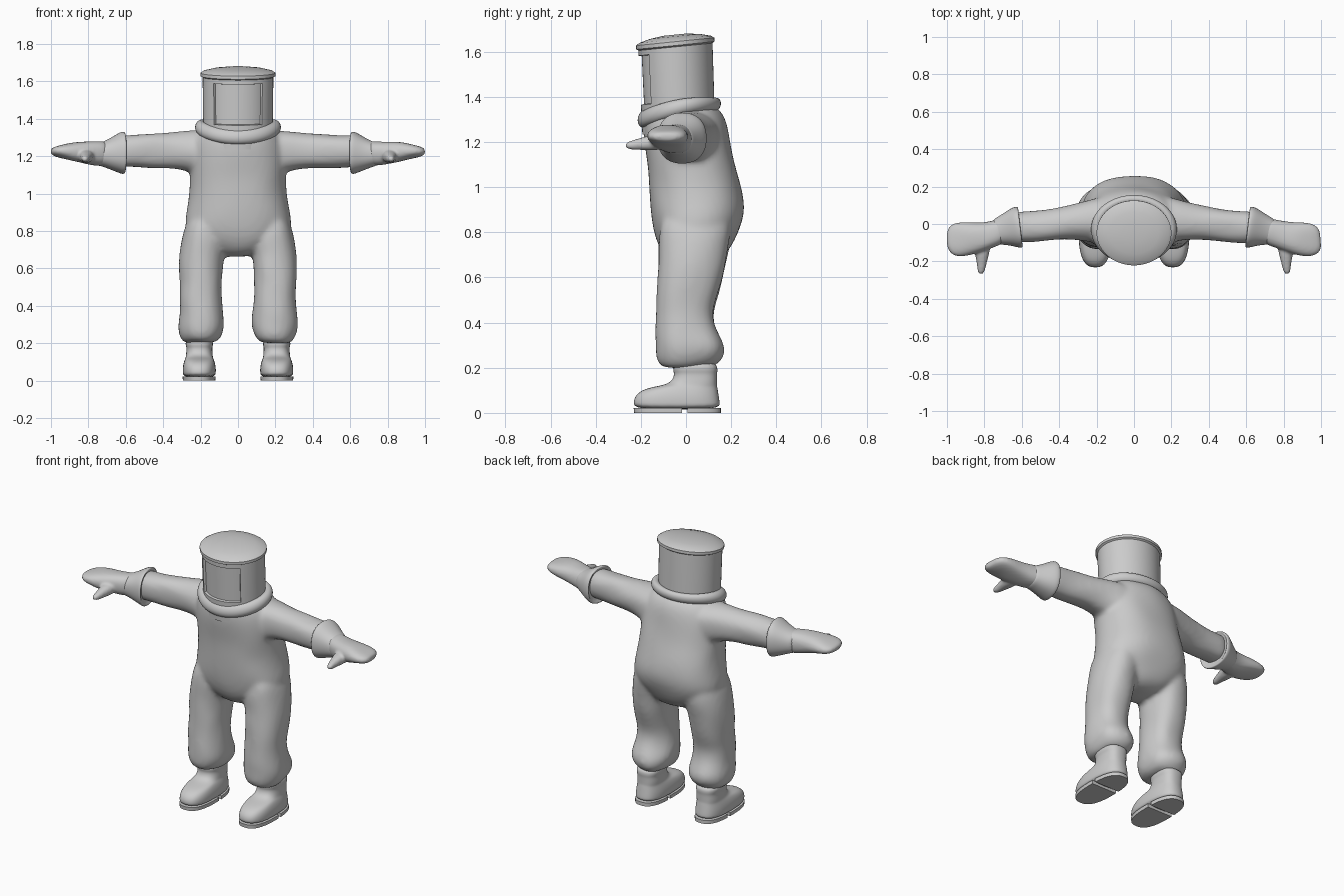
import bpy
import bmesh
import math
from mathutils import Vector, noise

cube = bpy.data.objects.get("Cube")
if cube:
    bpy.data.objects.remove(cube, do_unlink=True)

grey = bpy.data.materials.new("plain_grey")
grey.use_nodes = True
grey.diffuse_color = (0.6, 0.6, 0.6, 1)
grey.node_tree.nodes["Principled BSDF"].inputs["Base Color"].default_value = (0.6, 0.6, 0.6, 1)


def finish(name, bm, subdivide=0, voxel=0, smooth=0, angle=180):
    """Turn a bmesh into a shaded object with optional smoothing modifiers."""
    bmesh.ops.recalc_face_normals(bm, faces=bm.faces)
    mesh = bpy.data.meshes.new(name)
    bm.to_mesh(mesh)
    bm.free()
    mesh.materials.append(grey)
    obj = bpy.data.objects.new(name, mesh)
    bpy.context.collection.objects.link(obj)
    bpy.ops.object.select_all(action='DESELECT')
    obj.select_set(True)
    bpy.context.view_layer.objects.active = obj
    if angle < 180:
        bpy.ops.object.shade_smooth_by_angle(angle=math.radians(angle))
    else:
        bpy.ops.object.shade_smooth()
    if subdivide:
        obj.modifiers.new("round", 'SUBSURF').levels = subdivide
        obj.modifiers["round"].render_levels = subdivide
    if voxel:
        merge = obj.modifiers.new("merge", 'REMESH')
        merge.mode = 'VOXEL'
        merge.voxel_size = voxel
        merge.use_smooth_shade = True
    if smooth:
        soft = obj.modifiers.new("soften", 'SMOOTH')
        soft.iterations = smooth
        soft.factor = 0.5
    return obj


def loft(bm, axis, rows, side=1, sides=20, power=2.3, folds=0.0, cap=True):
    """Skin rounded sections; each row is (position, u low, u high, v low, v high)."""
    rings = []
    for t, u0, u1, v0, v1 in rows:
        ring = []
        for i in range(sides):
            a = 2 * math.pi * i / sides
            c, s = math.cos(a), math.sin(a)
            du = math.copysign(abs(c) ** (2 / power), c)
            dv = math.copysign(abs(s) ** (2 / power), s)
            u = (u0 + u1 + (u1 - u0) * du) / 2
            v = (v0 + v1 + (v1 - v0) * dv) / 2
            p = Vector({'x': (t, u, v), 'y': (u, t, v), 'z': (u, v, t)}[axis])
            if folds:
                p += folds * noise.noise_vector(p * 9 + Vector((side, 0, 0)))
            p.x *= side
            ring.append(bm.verts.new(p))
        rings.append(ring)
    for a, b in zip(rings, rings[1:]):
        for i in range(sides):
            j = (i + 1) % sides
            bm.faces.new((a[i], a[j], b[j], b[i]))
    if cap:
        bm.faces.new(rings[0])
        bm.faces.new(rings[-1])
    return rings


# Baggy coverall: torso, sleeves and trouser legs fused together
TORSO = [(0.66, -.09, .09, -.03, .11), (0.69, -.17, .17, -.09, .17),
         (0.75, -.25, .25, -.13, .21), (0.82, -.29, .29, -.15, .245),
         (0.9, -.28, .28, -.16, .265), (1.0, -.262, .262, -.165, .25),
         (1.1, -.26, .26, -.17, .22), (1.2, -.26, .26, -.19, .2),
         (1.29, -.24, .24, -.19, .18), (1.35, -.2, .2, -.17, .15),
         (1.37, -.14, .14, -.12, .1)]
SLEEVE = [(.06, -.12, .16, 1.05, 1.33), (.16, -.11, .16, 1.07, 1.34),
          (.26, -.09, .125, 1.12, 1.335), (.36, -.085, .1, 1.135, 1.325),
          (.46, -.095, .08, 1.135, 1.32), (.55, -.1, .07, 1.14, 1.315),
          (.63, -.1, .065, 1.14, 1.315), (.65, -.09, .055, 1.15, 1.3)]
LEG = [(.2, .13, .27, -.09, .11), (.215, .1, .295, -.12, .135),
       (.25, .08, .315, -.135, .17), (.3, .07, .325, -.135, .17),
       (.36, .08, .315, -.135, .135), (.44, .085, .31, -.13, .115),
       (.52, .085, .312, -.13, .14), (.6, .08, .315, -.125, .165),
       (.68, .07, .312, -.12, .18), (.76, .06, .3, -.13, .2),
       (.84, .08, .28, -.12, .2), (.9, .12, .24, -.08, .16)]
bm = bmesh.new()
loft(bm, 'z', TORSO, folds=0.012)
for side in (1, -1):
    loft(bm, 'x', SLEEVE, side, folds=0.012)
    loft(bm, 'z', LEG, side, folds=0.012)
finish("coverall", bm, subdivide=2, voxel=0.013, smooth=8)

# Padded collar roll, dipping at the front
bm = bmesh.new()
SEGMENTS, TUBE = 40, 10
grid = []
for i in range(SEGMENTS):
    a = 2 * math.pi * i / SEGMENTS
    c, s = math.cos(a), math.sin(a)
    thick = 0.038 - 0.006 * s
    ring = []
    for k in range(TUBE):
        b = 2 * math.pi * k / TUBE
        out = thick * 0.85 * math.cos(b)
        y = (0.155 + out) * s
        z = 1.335 + 0.2 * y + 0.02 * c * c + thick * math.sin(b)
        ring.append(bm.verts.new(((0.2 + out) * c, y - 0.025, z)))
    grid.append(ring)
for i in range(SEGMENTS):
    a, b = grid[i], grid[(i + 1) % SEGMENTS]
    for k in range(TUBE):
        n = (k + 1) % TUBE
        bm.faces.new((a[k], b[k], b[n], a[n]))
finish("collar", bm, subdivide=1)

# Drum helmet with a lipped, domed lid and a recessed window
bm = bmesh.new()
PROFILE = [(1.25, .185, .162), (1.375, .186, .163), (1.605, .189, .165),
           (1.622, .189, .165), (1.628, .2, .174), (1.645, .2, .174),
           (1.655, .185, .16), (1.668, .13, .112), (1.676, .06, .05)]
drum = [(z, -rx, rx, -.038 - ry, -.038 + ry) for z, rx, ry in PROFILE]
loft(bm, 'z', drum, sides=72, power=2)
bmesh.ops.recalc_face_normals(bm, faces=bm.faces)
window = []
for f in bm.faces:
    m = f.calc_center_median()
    if 1.4 < m.z < 1.6 and m.y < -0.04 and abs(m.x) < 0.138:
        window.append(f)
bmesh.ops.inset_region(bm, faces=window, thickness=0.006, depth=0)
bmesh.ops.inset_region(bm, faces=window, thickness=0.002, depth=-0.014)
for v in bm.verts:
    v.co.z += 0.1 * (v.co.y + 0.038)
    v.co.y -= 0.04 * (v.co.z - 1.4)
finish("helmet", bm, angle=35)

# Gauntlets: flared cuff, mitten hand and thumb
CUFF = [(.625, -.1, .075, 1.13, 1.31), (.605, -.12, .085, 1.11, 1.325),
        (.615, -.13, .095, 1.1, 1.335), (.64, -.125, .09, 1.11, 1.325),
        (.68, -.115, .065, 1.125, 1.3), (.73, -.11, .035, 1.145, 1.275),
        (.76, -.11, .02, 1.15, 1.27)]
HAND = [(.68, -.1, .04, 1.15, 1.28), (.74, -.12, .025, 1.145, 1.28),
        (.8, -.145, .01, 1.155, 1.28), (.86, -.165, .008, 1.17, 1.275),
        (.92, -.175, .01, 1.185, 1.265), (.97, -.17, 0, 1.195, 1.255),
        (.995, -.14, -.03, 1.205, 1.245), (1.0, -.11, -.06, 1.215, 1.235)]
THUMB = [(-.27, .81, .83, 1.175, 1.195), (-.25, .795, .838, 1.165, 1.205),
         (-.2, .785, .842, 1.165, 1.22), (-.15, .77, .855, 1.16, 1.235),
         (-.08, .76, .86, 1.17, 1.24)]
for label, side in (("left", 1), ("right", -1)):
    bm = bmesh.new()
    for ring in loft(bm, 'x', CUFF, side):
        for v in ring:
            v.co.x += side * 0.12 * v.co.y
    finish(label + "_glove_cuff", bm, subdivide=2)
    bm = bmesh.new()
    loft(bm, 'x', HAND, side, folds=0.008)
    loft(bm, 'y', THUMB, side, sides=12)
    finish(label + "_glove_hand", bm, subdivide=2, voxel=0.008, smooth=4)

# Chunky boots with a flat sole, split by a groove before the heel
BOOT = [(.014, .122, .293, -.228, .152), (.045, .117, .297, -.236, .152),
        (.075, .118, .296, -.228, .147), (.1, .124, .29, -.2, .143),
        (.115, .13, .284, -.15, .14), (.125, .134, .28, -.09, .138),
        (.145, .135, .278, -.06, .138), (.175, .138, .275, -.052, .138),
        (.19, .132, .282, -.06, .142), (.23, .135, .279, -.055, .135)]
SOLE = [(0, .12, .295, -.23, .155), (.022, .119, .296, -.232, .155)]
for label, side in (("left", 1), ("right", -1)):
    bm = bmesh.new()
    loft(bm, 'z', BOOT, side, power=2.6)
    finish(label + "_boot", bm, subdivide=2)
    for part, edge, front in (("sole", -0.018, 1), ("heel", 0.006, -1)):
        bm = bmesh.new()
        loft(bm, 'z', SOLE, side, sides=40, power=2.6)
        cut = bmesh.ops.bisect_plane(
            bm, geom=bm.verts[:] + bm.edges[:] + bm.faces[:],
            plane_co=(0, edge, 0), plane_no=(0, front, 0), clear_outer=True)
        rim = [e for e in cut["geom_cut"] if isinstance(e, bmesh.types.BMEdge)]
        bmesh.ops.edgeloop_fill(bm, edges=rim)
        finish(label + "_boot_" + part, bm, angle=35)
